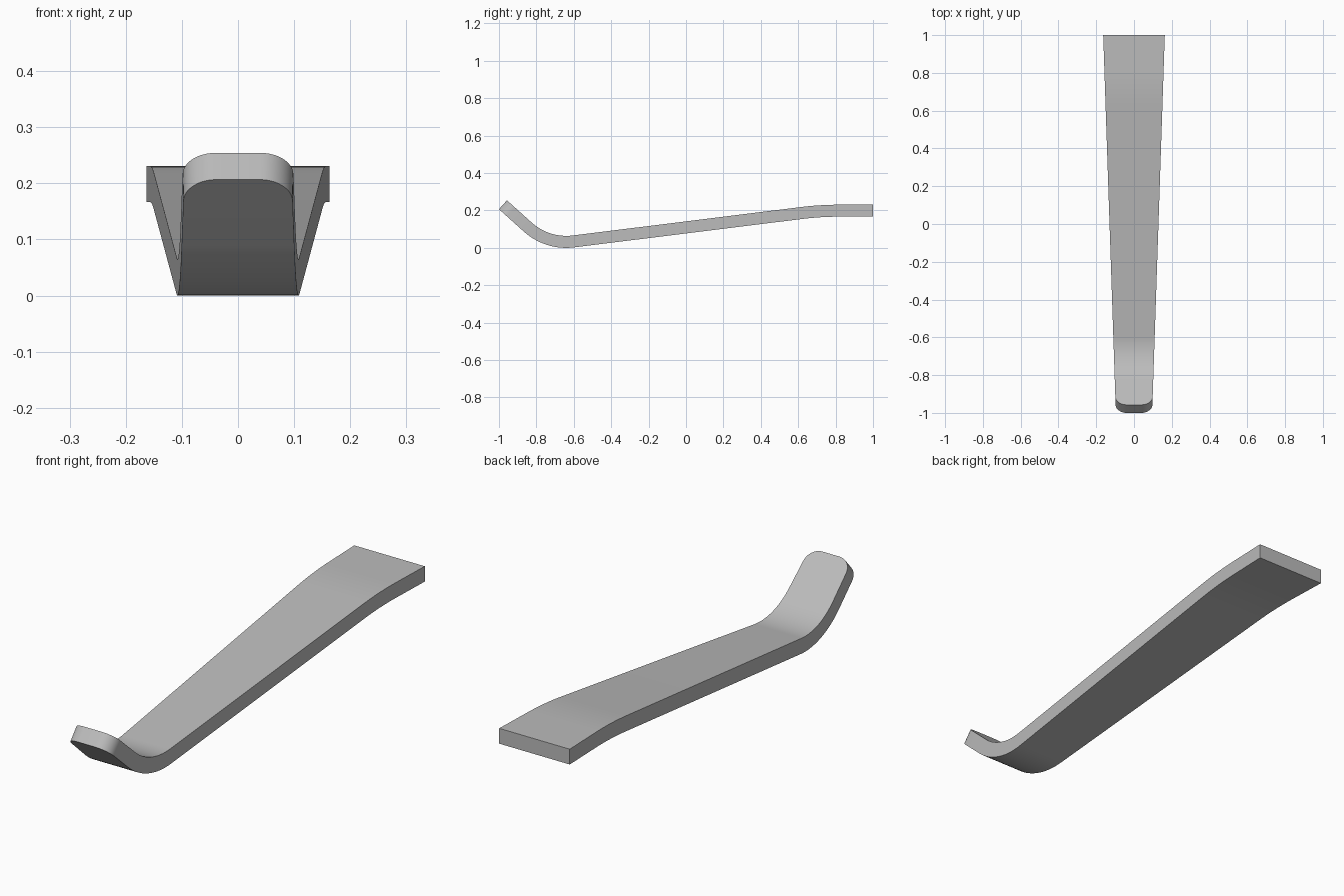
import bpy, bmesh, math

THICK = 0.064
CORNER = 0.057
TIP, SLOPE = math.radians(42), math.radians(7.1)

old = bpy.data.objects.get("Cube")
if old:
    bpy.data.objects.remove(old)


def arc(cy, cz, radius, start, end, steps):
    """Points (y, z, heading) on an arc, parametrised by tangent heading."""
    out = []
    for i in range(steps + 1):
        a = start + (end - start) * i / steps
        out.append((cy + radius * math.sin(a), cz - radius * math.cos(a), a))
    return out


def half_width(y):
    return 0.163 - 0.0335 * (1 - y)


# Underside path: upturned tip, lower bend, long ramp, upper bend, flat end
bend = arc(-0.64, 0.34, 0.34, -TIP, SLOPE, 16)
y0, z0, _ = bend[0]
tip_len = (y0 + 1) / math.cos(TIP)
path = []
for i in range(11):
    s = CORNER * (1 - math.cos(math.pi / 2 * i / 10))
    back = tip_len - s
    path.append((y0 - back * math.cos(TIP), z0 + back * math.sin(TIP), -TIP, s))
path += [(y, z, a, CORNER) for y, z, a in bend]

y1, z1, _ = bend[-1]
ramp_end = 0.62
z2 = z1 + (ramp_end - y1) * math.tan(SLOPE)
radius = 0.2 / math.sin(SLOPE)
crest = arc(ramp_end + 0.2, z2 - radius * math.cos(SLOPE), -radius, SLOPE, 0, 8)
path += [(y, z, a, CORNER) for y, z, a in crest]
path.append((1.0, crest[-1][1], 0.0, CORNER))

# Loft rectangular sections along the path
bm = bmesh.new()
rings = []
for y, z, a, s in path:
    inset = CORNER - math.sqrt(max(0, CORNER ** 2 - (CORNER - s) ** 2))
    ring = []
    for side, lift in ((-1, 0), (1, 0), (1, THICK), (-1, THICK)):
        py, pz = y - lift * math.sin(a), z + lift * math.cos(a)
        ring.append(bm.verts.new((side * (half_width(py) - inset), py, pz)))
    rings.append(ring)
for r, q in zip(rings, rings[1:]):
    for k in range(4):
        n = (k + 1) % 4
        bm.faces.new((r[k], r[n], q[n], q[k]))
bm.faces.new(rings[0])
bm.faces.new(rings[-1])
bmesh.ops.recalc_face_normals(bm, faces=bm.faces)

mesh = bpy.data.meshes.new("curved_lever")
bm.to_mesh(mesh)
bm.free()
lever = bpy.data.objects.new("curved_lever", mesh)
bpy.context.collection.objects.link(lever)

# Plain grey finish
grey = bpy.data.materials.new("plain_grey")
grey.use_nodes = True
colour = (0.5, 0.5, 0.5, 1)
grey.diffuse_color = colour
grey.node_tree.nodes["Principled BSDF"].inputs["Base Color"].default_value = colour
mesh.materials.append(grey)

bpy.context.view_layer.objects.active = lever
lever.select_set(True)
bpy.ops.object.shade_smooth_by_angle(angle=math.radians(30))
